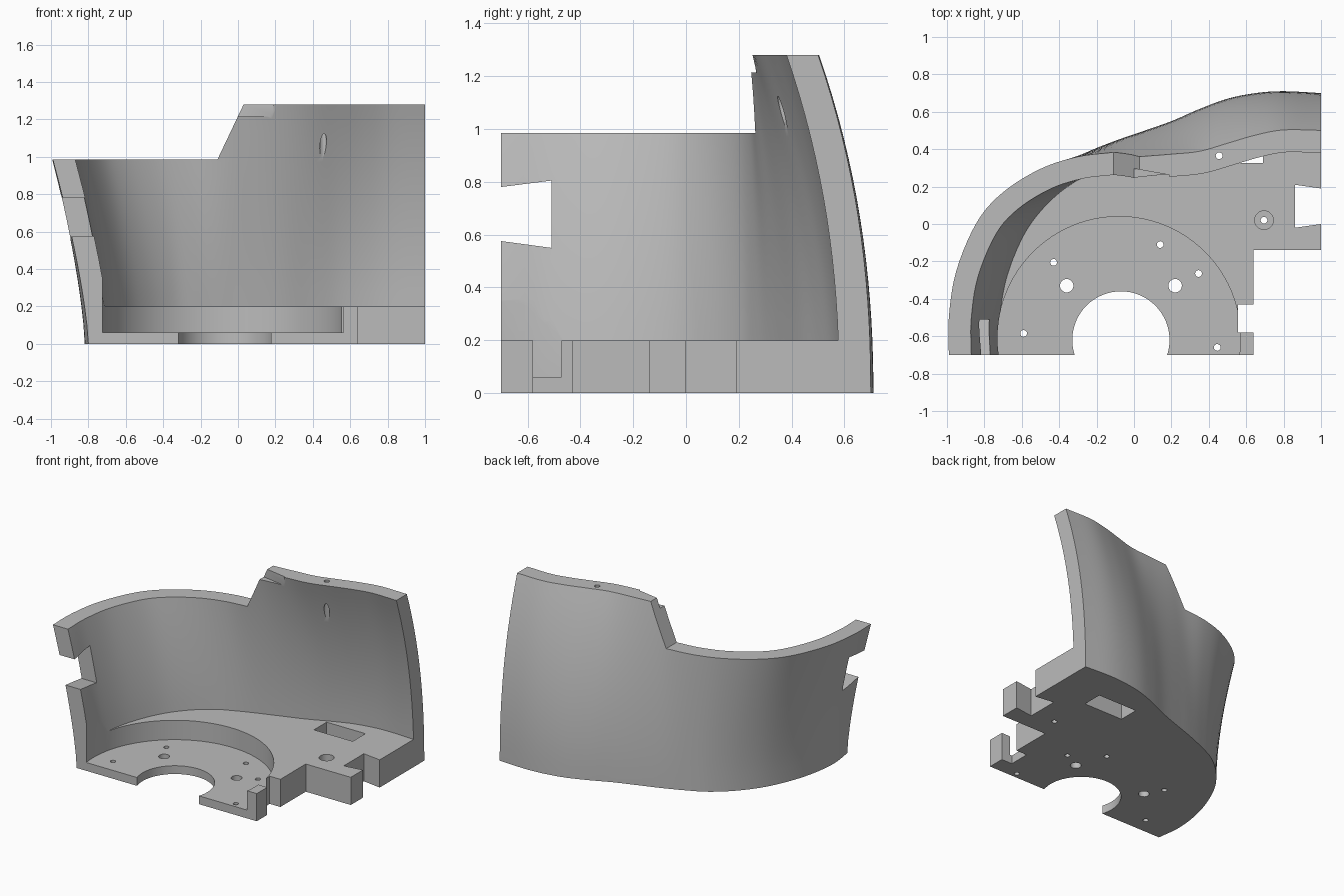
import bpy
import bmesh
import math
from mathutils import Vector

if "Cube" in bpy.data.objects:
    bpy.data.objects.remove(bpy.data.objects["Cube"])

grey = bpy.data.materials.new("light_grey")
grey.use_nodes = True
colour = (0.5, 0.5, 0.5, 1)
grey.diffuse_color = colour
grey.node_tree.nodes["Principled BSDF"].inputs["Base Color"].default_value = colour

THICK, FLOOR, RIM, TOP = 0.12, 0.2, 0.985, 1.28

# Outer wall outline at the ground and at rim height
ground = [(-.80, -.7), (-.82, -.5), (-.78, -.25), (-.68, 0), (-.55, .18),
          (-.4, .31), (-.25, .385), (-.1, .445), (.03, .49), (.2, .55),
          (.35, .615), (.5, .67), (.65, .70), (.8, .71), (1, .70)]
rim = [(-.99, -.7), (-.99, -.5), (-.95, -.25), (-.84, .01), (-.7, .17),
       (-.5, .295), (-.3, .36), (-.1, .385), (.03, .41), (.2, .443),
       (.35, .48), (.5, .53), (.65, .57), (.8, .592), (1, .588)]


def smooth_path(points, steps=5):
    """Catmull-Rom curve through the points."""
    p = [Vector(q) for q in points]
    p = [2 * p[0] - p[1]] + p + [2 * p[-1] - p[-2]]
    out = []
    for a, b, c, d in zip(p, p[1:], p[2:], p[3:]):
        for i in range(steps):
            t = i / steps
            out.append(b + (c - a) * t / 2 + (2 * a - 5 * b + 4 * c - d) * t**2 / 2
                       + (3 * b - a - 3 * c + d) * t**3 / 2)
    return out + [p[-2]]


low, high = smooth_path(ground), smooth_path(rim)
last = len(low) - 1


def outer_row(z):
    row = []
    for i, (a, b) in enumerate(zip(low, high)):
        power = 1.4 + 0.8 * i / last
        row.append(a.lerp(b, (z / RIM) ** power))
    return row


def inner_row(z):
    row = outer_row(z)
    result = []
    for i, p in enumerate(row):
        if i == 0:
            n = Vector((1, 0))
        elif i == last:
            n = Vector((0, -1))
        else:
            d = (row[i + 1] - row[i - 1]).normalized()
            n = Vector((d.y, -d.x))
        result.append(p + n * THICK)
    return result


# Wall and floor as one closed solid
bm = bmesh.new()
heights = [FLOOR + (TOP - FLOOR) * i / 14 for i in range(15)]


def add_row(points, z):
    return [bm.verts.new((p[0], p[1], z)) for p in points]


def skin(rows):
    for a, b in zip(rows, rows[1:]):
        for i in range(len(a) - 1):
            bm.faces.new((a[i], a[i + 1], b[i + 1], b[i]))


outer = [add_row(outer_row(z), z) for z in [0, FLOOR / 2] + heights]
inner = [add_row(inner_row(z), z) for z in heights]
skin(outer)
skin(inner)
skin([outer[-1], inner[-1]])
edge = [(1, -.14), (.64, -.14), (.64, -.7)]
edge_low, edge_top = add_row(edge, 0), add_row(edge, FLOOR)
skin([edge_low, edge_top])
bm.faces.new(outer[0] + edge_low)
bm.faces.new(inner[0] + edge_top)
for end, k in ((0, 2), (-1, 0)):
    bm.faces.new([r[end] for r in outer] + [r[end] for r in reversed(inner)]
                 + [edge_top[k], edge_low[k]])
bmesh.ops.recalc_face_normals(bm, faces=bm.faces)
mesh = bpy.data.meshes.new("curved_housing")
bm.to_mesh(mesh)
bm.free()
mesh.materials.append(grey)
body = bpy.data.objects.new("curved_housing", mesh)
bpy.context.collection.objects.link(body)
bpy.context.view_layer.objects.active = body


def cut(points, start, end, axis="z"):
    """Remove a prism with the given outline, extruded along an axis."""
    place = {"x": lambda a, b, c: (c, a, b), "y": lambda a, b, c: (a, c, b),
             "z": lambda a, b, c: (a, b, c)}[axis]
    b = bmesh.new()
    rings = [[b.verts.new(place(p[0], p[1], c)) for p in points] for c in (start, end)]
    for ring in rings:
        b.faces.new(ring)
    for i in range(len(points)):
        j = (i + 1) % len(points)
        b.faces.new((rings[0][i], rings[0][j], rings[1][j], rings[1][i]))
    bmesh.ops.recalc_face_normals(b, faces=b.faces)
    m = bpy.data.meshes.new("cutter")
    b.to_mesh(m)
    b.free()
    m.materials.append(grey)
    tool = bpy.data.objects.new("cutter", m)
    tool.hide_render = True
    bpy.context.collection.objects.link(tool)
    mod = body.modifiers.new("cut", "BOOLEAN")
    mod.operation, mod.solver, mod.object = "DIFFERENCE", "EXACT", tool
    bpy.ops.object.modifier_apply(modifier=mod.name)
    bpy.data.objects.remove(tool)


def circle(x, y, r, n=24):
    return [(x + r * math.cos(2 * math.pi * i / n), y + r * math.sin(2 * math.pi * i / n))
            for i in range(n)]


# Lowered rim with a sloping step
cut([(-1.5, RIM), (-.11, RIM), (.03, TOP), (.03, 1.6), (-1.5, 1.6)], -1, 1, "y")
# Small ledge beside the step
cut([(-.05, .15), (-.05, .305), (.19, .262), (.19, .15)], 1.215, 1.5)
# Round recess and central opening
cut(circle(-.08, -.61, .65, 96), .06, .62)
cut(circle(-.07, -.62, .26, 64), -.1, .3)
# Notches in the floor edge
cut([(.555, -.58), (.8, -.58), (.8, -.43), (.555, -.43)], -.1, .3)
cut([(.86, -.02), (1.14, .02), (1.14, .17), (.86, .21)], -.1, .3)
# Dovetail notch in the wall end
cut([(-.51, .55), (-.51, .805), (-.9, .755), (-.9, .603)], -1.3, -.5, "x")
# Rectangular slot
cut([(.38, .325), (.69, .325), (.69, .47), (.38, .47)], -.1, .3)
# Screw holes
for x, y in ((-.43, -.205), (.14, -.11), (.345, -.265), (-.59, -.585),
             (.445, -.66), (.695, .02)):
    cut(circle(x, y, .018), -.1, .3)
for x in (-.36, .22):
    cut(circle(x, -.33, .036), -.1, .3)
cut(circle(.695, .02, .05), .06, .3)
cut(circle(.455, .365, .018), .95, 1.5)

body.select_set(True)
bpy.ops.object.shade_smooth_by_angle(angle=math.radians(30))
